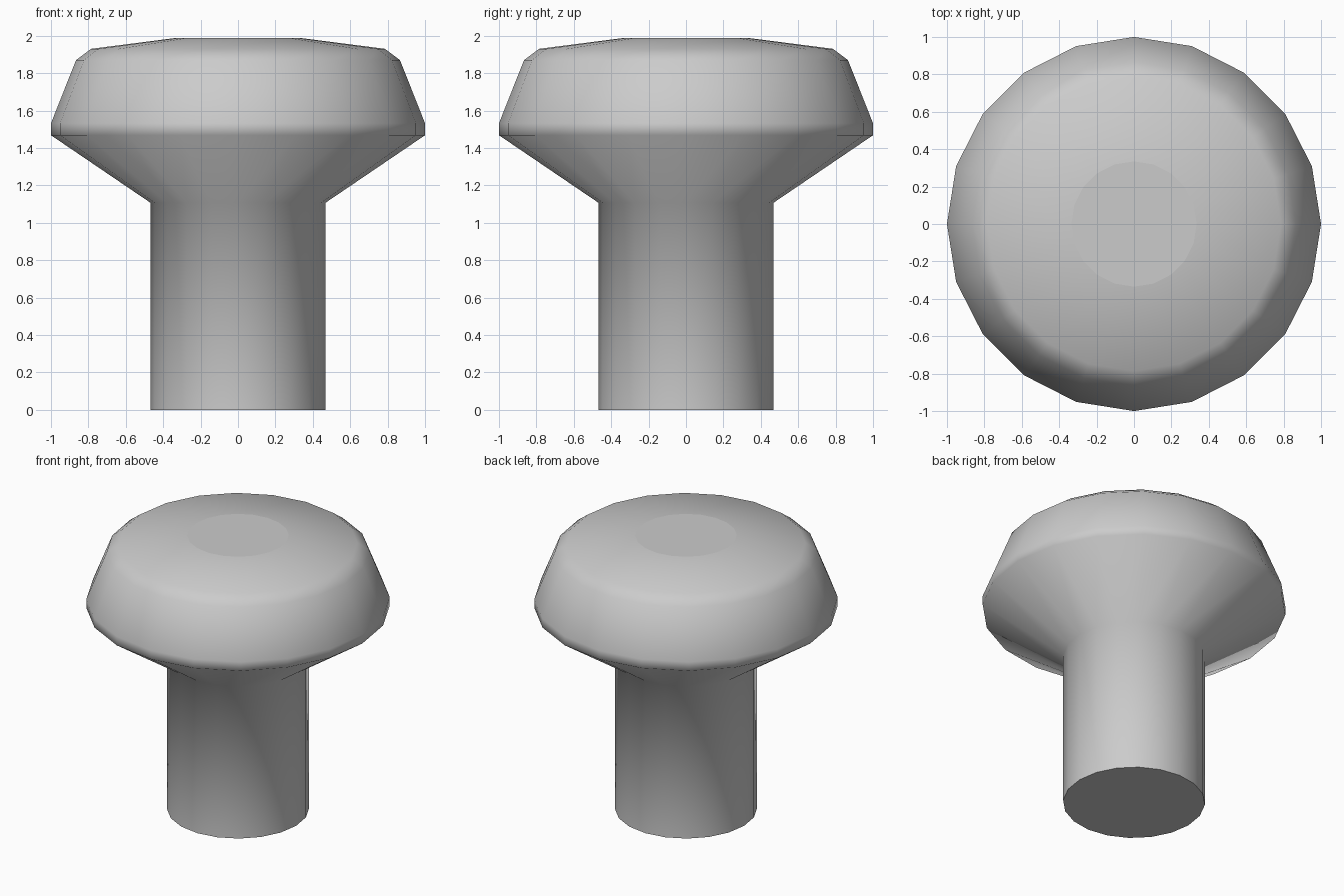
import bpy, bmesh
from math import cos, sin, tau

if "Cube" in bpy.data.objects:
    bpy.data.objects.remove(bpy.data.objects["Cube"])

SIDES = 20

# Radius and height of each ring, from the foot of the stem to the top disc
profile = [(0.468, 0.0), (0.468, 1.107), (1.0, 1.468), (1.0, 1.532),
           (0.866, 1.87), (0.786, 1.93), (0.335, 1.988)]

bm = bmesh.new()
rings = [[bm.verts.new((r * cos(tau * i / SIDES), r * sin(tau * i / SIDES), z))
          for i in range(SIDES)] for r, z in profile]

# Smooth lathed sides
for low, high in zip(rings, rings[1:]):
    for i in range(SIDES):
        j = (i + 1) % SIDES
        bm.faces.new((low[i], low[j], high[j], high[i])).smooth = True

# Flat base and top disc with crisp borders
for cap in (bm.faces.new(rings[0][::-1]), bm.faces.new(rings[-1])):
    cap.smooth = False
    for edge in cap.edges:
        edge.smooth = False

mesh = bpy.data.meshes.new("knob")
bm.to_mesh(mesh)
bm.free()
knob = bpy.data.objects.new("knob", mesh)
bpy.context.collection.objects.link(knob)
